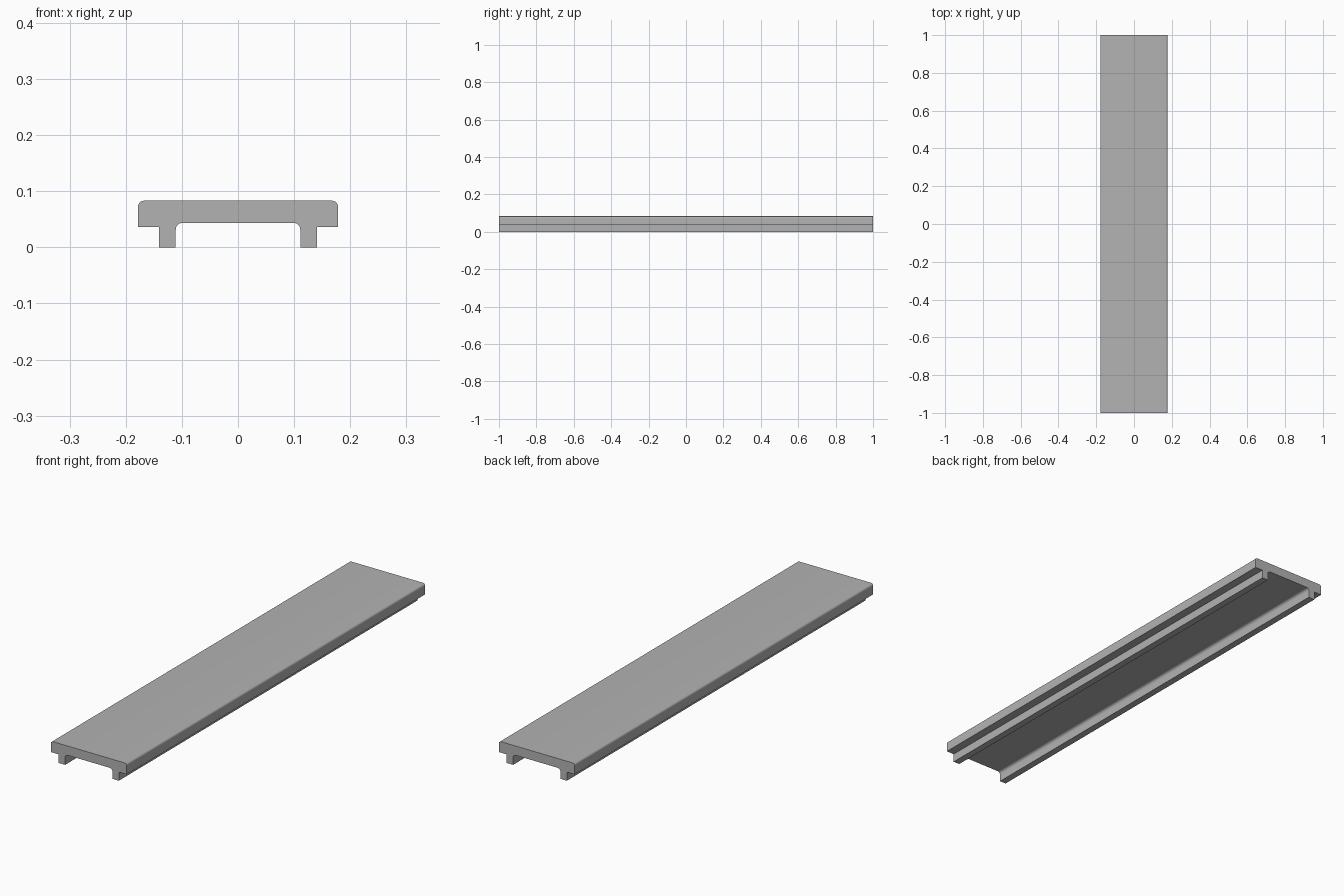
import bpy
import bmesh
import math

cube = bpy.data.objects.get("Cube")
if cube:
    bpy.data.objects.remove(cube, do_unlink=True)

HALF_LENGTH = 1.0
HALF_WIDTH, TOP, UNDERSIDE = 0.178, 0.083, 0.0365
RAIL_OUT, RAIL_IN, CEILING = 0.141, 0.111, 0.0435
EDGE_RADIUS, FILLET_RADIUS, STEPS = 0.01, 0.012, 8

# Plain grey material
grey = bpy.data.materials.new("plain_grey")
grey.use_nodes = True
colour = (0.45, 0.45, 0.45, 1)
grey.diffuse_color = colour
grey.node_tree.nodes["Principled BSDF"].inputs["Base Color"].default_value = colour


def arc(cx, cz, radius, start, end):
    """Points along a rounded corner, angles in degrees."""
    angles = [math.radians(start + (end - start) * i / STEPS) for i in range(STEPS + 1)]
    return [(cx + radius * math.cos(a), cz + radius * math.sin(a)) for a in angles]


# Half cross-section, from the inner ceiling round to the rounded top edge
half = arc(RAIL_IN - FILLET_RADIUS, CEILING - FILLET_RADIUS, FILLET_RADIUS, 90, 0)
half += [(RAIL_IN, 0), (RAIL_OUT, 0), (RAIL_OUT, UNDERSIDE), (HALF_WIDTH, UNDERSIDE)]
half += arc(HALF_WIDTH - EDGE_RADIUS, TOP - EDGE_RADIUS, EDGE_RADIUS, 0, 90)
profile = half + [(-x, z) for x, z in reversed(half)]

# Channel strip: mirrored profile extruded along its length
bm = bmesh.new()
front = bm.faces.new([bm.verts.new((x, -HALF_LENGTH, z)) for x, z in profile])
back = bmesh.ops.extrude_face_region(bm, geom=[front], use_keep_orig=True)
moved = [v for v in back["geom"] if isinstance(v, bmesh.types.BMVert)]
bmesh.ops.translate(bm, verts=moved, vec=(0, 2 * HALF_LENGTH, 0))
bmesh.ops.recalc_face_normals(bm, faces=bm.faces)
mesh = bpy.data.meshes.new("channel_strip")
bm.to_mesh(mesh)
bm.free()
mesh.materials.append(grey)
strip = bpy.data.objects.new("channel_strip", mesh)
bpy.context.collection.objects.link(strip)

# Smooth rounded edges, sharp corners
bpy.ops.object.select_all(action="DESELECT")
strip.select_set(True)
bpy.context.view_layer.objects.active = strip
bpy.ops.object.shade_smooth_by_angle(angle=math.radians(30))
